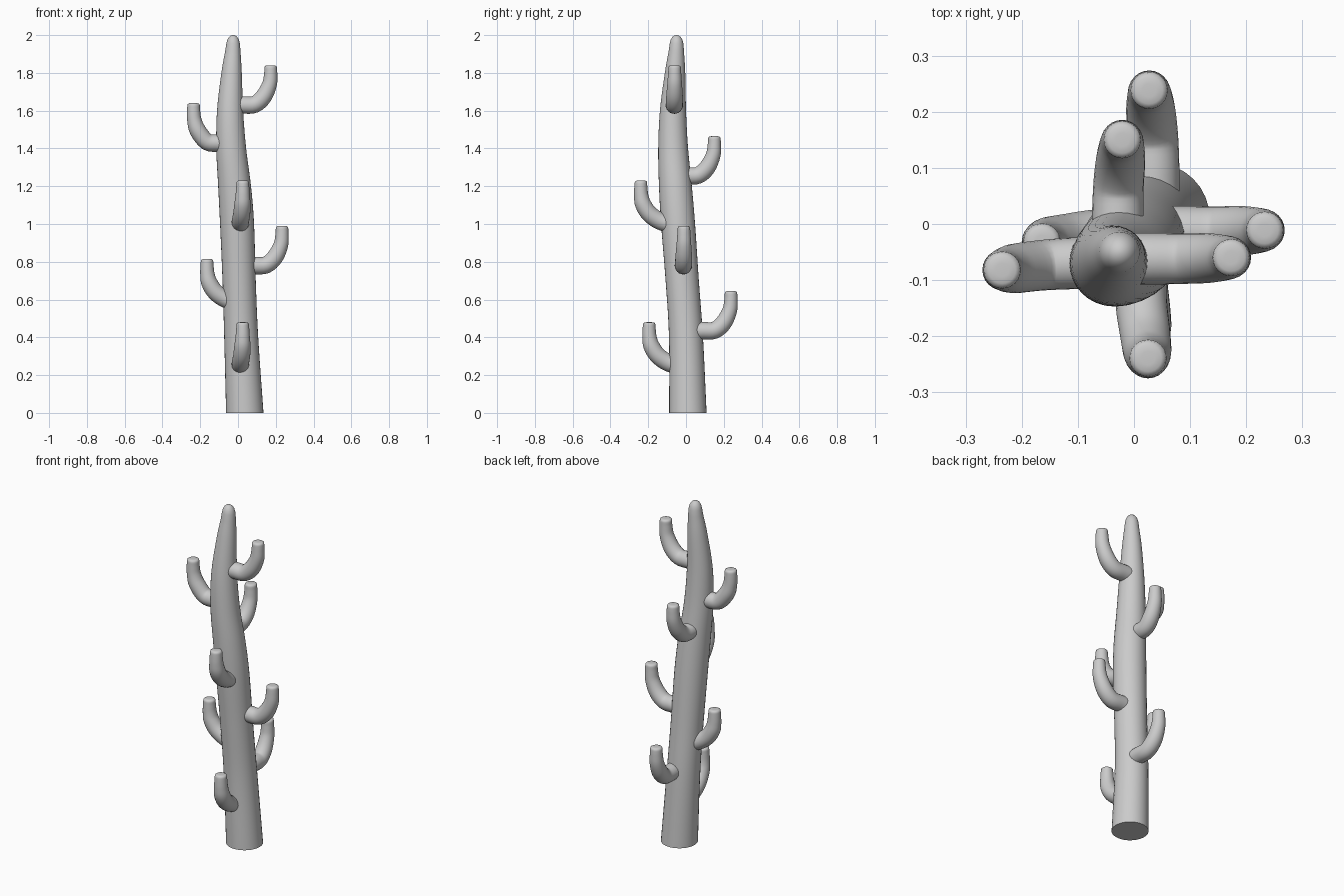
import bpy, bmesh
from mathutils import Vector

if "Cube" in bpy.data.objects:
    bpy.data.objects.remove(bpy.data.objects["Cube"])


def smooth(pts, steps):
    """Catmull-Rom resampling of a list of vectors."""
    p = [2 * pts[0] - pts[1]] + pts + [2 * pts[-1] - pts[-2]]
    out = []
    for i in range(1, len(p) - 2):
        a, b, c, d = p[i - 1:i + 3]
        for k in range(steps):
            t = k / steps
            out.append(0.5 * (2 * b + (c - a) * t + (2 * a - 5 * b + 4 * c - d) * t * t
                              + (3 * b - a - 3 * c + d) * t ** 3))
    return out + [pts[-1]]


def sweep(name, rings, side, upright=False, sides=32):
    """Skin circles along a path; every ring is (x, y, z, radius)."""
    from math import cos, sin, tau
    bm = bmesh.new()
    loops = []
    for i, q in enumerate(rings):
        a, b = rings[max(i - 1, 0)], rings[min(i + 1, len(rings) - 1)]
        tan = Vector((0, 0, 1)) if upright else (b - a).xyz.normalized()
        u = (side - tan * side.dot(tan)).normalized()
        v = tan.cross(u)
        loops.append([bm.verts.new(q.xyz + q.w * (u * cos(tau * k / sides) + v * sin(tau * k / sides)))
                      for k in range(sides)])
    for a, b in zip(loops, loops[1:]):
        for k in range(sides):
            n = (k + 1) % sides
            bm.faces.new((a[k], a[n], b[n], b[k]))
    bm.faces.new(loops[0][::-1])
    bm.faces.new(loops[-1])
    bmesh.ops.recalc_face_normals(bm, faces=bm.faces)
    me = bpy.data.meshes.new(name)
    bm.to_mesh(me)
    bm.free()
    ob = bpy.data.objects.new(name, me)
    bpy.context.collection.objects.link(ob)
    bpy.ops.object.select_all(action='DESELECT')
    ob.select_set(True)
    bpy.context.view_layer.objects.active = ob
    bpy.ops.object.shade_smooth_by_angle(angle=0.9)


# gently bent, tapering trunk: x, y, z, radius
trunk = [(.036, .01, 0, .099), (.017, .0, .4, .09), (.006, -.02, .7, .088),
         (-.005, -.042, 1, .09), (-.018, -.056, 1.2, .087), (-.036, -.068, 1.4, .079),
         (-.042, -.069, 1.6, .069), (-.034, -.058, 1.8, .054), (-.027, -.051, 1.92, .040)]
rings = smooth([Vector(p) for p in trunk], 5)
rings += [Vector(p) for p in ((-.026, -.05, 1.955, .036), (-.026, -.05, 1.975, .031),
                              (-.026, -.05, 1.99, .022), (-.026, -.05, 1.997, .013), (-.026, -.05, 2, .004))]
sweep("trunk", rings, Vector((1, 0, 0)), upright=True)

# arm centre lines: distance back from the tip, height below the tip, radius
FLAT = [(.20, -.21, .046), (.145, -.21, .046), (.085, -.207, .045), (.037, -.165, .044),
        (.006, -.10, .039), (0, -.045, .035), (0, -.013, .033)]
TILTED = [(.17, -.235, .046), (.10, -.214, .046), (.045, -.176, .045), (.012, -.125, .043),
          (.002, -.08, .038), (0, -.04, .035), (0, -.013, .033)]
BOWED = [(.18, -.213, .046), (.13, -.212, .046), (.071, -.205, .045), (.022, -.145, .044),
         (.004, -.09, .038), (0, -.045, .035), (0, -.013, .033)]

# tip position, outward direction, sideways shift of the root, centre line
arms = [((.025, -.195, .48), (0, -1), -.012, TILTED),
        ((.027, .238, .645), (0, 1), .008, FLAT),
        ((-.164, -.032, .815), (-1, 0), .012, TILTED),
        ((.233, -.011, .99), (1, 0), -.003, FLAT),
        ((.025, -.239, 1.23), (0, -1), -.012, TILTED),
        ((-.021, .150, 1.465), (0, 1), -.008, FLAT),
        ((-.235, -.082, 1.64), (-1, 0), .012, BOWED),
        ((.173, -.060, 1.84), (1, 0), -.002, FLAT)]
for n, (tip, (dx, dy), shift, line) in enumerate(arms, 1):
    tx, ty, tz = tip
    side = Vector((abs(dy), abs(dx), 0))
    pts = []
    for d, h, r in line:
        s = shift * min(d / .1, 1)
        pts.append(Vector((tx - dx * d + side.x * s, ty - dy * d + side.y * s, tz + h, r)))
    rings = smooth(pts, 4)
    rings += [Vector((tx, ty, tz - .005, .031)), Vector((tx, ty, tz - .001, .024)), Vector((tx, ty, tz, .012))]
    sweep(f"arm_{n}", rings, side, sides=24)
